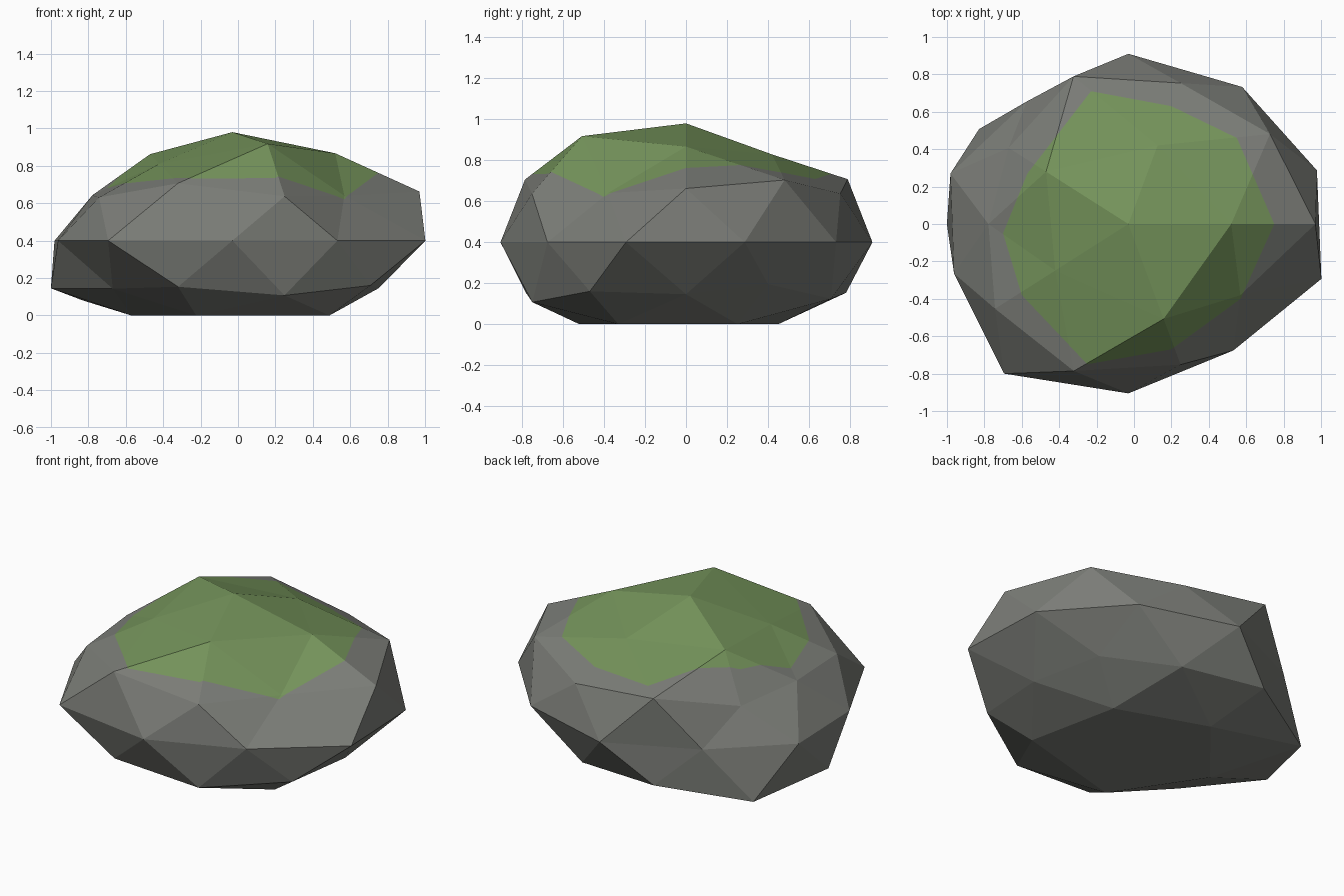
import bpy, bmesh, math
from mathutils import Vector

if "Cube" in bpy.data.objects:
    bpy.data.objects.remove(bpy.data.objects["Cube"])

def material(name, rgb):
    m = bpy.data.materials.new(name)
    m.diffuse_color = (*rgb, 1)
    m.use_nodes = True
    m.node_tree.nodes["Principled BSDF"].inputs["Base Color"].default_value = m.diffuse_color
    return m

# Radius of each boulder corner, by height band, then counter-clockwise from +x
RADII = {
    1.0: [1.105],
    0.9: [1.046, 0.96, 1.035, 0.92, 1.16],
    0.5: [1.10, 1.115, 0.88, 1.11, 0.87],
    0.4: [1.118, 1.012, 0.885, 0.985, 1.01],
    0.0: [1.06, 1.035, 1.04, 0.925, 1.0, 0.98, 1.13, 1.035, 0.955, 1.085],
    -0.4: [0.87, 1.05, 1.085, 1.05, 1.02],
    -0.5: [0.92, 1.0, 1.16, 0.93, 1.06],
    -0.9: [0.93, 1.03, 1.027, 1.19, 1.22],
    -1.0: [1.0],
}
# Outline of the moss patch, seen from above, counter-clockwise
MOSS = [(0.75, 0), (0.55, 0.46), (0.2, 0.63), (-0.23, 0.71), (-0.57, 0.27),
        (-0.7, -0.05), (-0.6, -0.38), (-0.25, -0.75), (0.2, -0.67), (0.57, -0.4)]
MID = 0.4

# Boulder: uneven squashed icosphere with a flattened base
bm = bmesh.new()
bmesh.ops.create_icosphere(bm, subdivisions=2, radius=1)
for v in bm.verts:
    row = RADII[round(v.co.z, 1)]
    angle = math.degrees(math.atan2(v.co.y, v.co.x)) % 360
    if len(row) == 10:
        k = int(angle // 36)
    elif len(row) == 5:
        k = round(angle / 36) % 10 // 2
    else:
        k = 0
    p = v.co * row[k]
    v.co = Vector((p.x - 0.03, p.y * 0.875, max(0, MID + p.z * 0.525)))

# Moss patch: cut its outline into the upper faces
sides = []
for a, b in zip(MOSS, MOSS[1:] + MOSS[:1]):
    a, b = Vector((*a, 0)), Vector((*b, 0))
    d = b - a
    sides.append((a, Vector((d.y, -d.x, 0)).normalized()))
for a, n in sides:
    faces = [f for f in bm.faces if f.calc_center_median().z > MID]
    edges = {e for f in faces for e in f.edges}
    verts = {v for f in faces for v in f.verts}
    bmesh.ops.bisect_plane(bm, geom=faces + list(edges) + list(verts),
                           dist=1e-5, plane_co=a, plane_no=n)
for f in bm.faces:
    c = f.calc_center_median()
    f.smooth = False
    f.material_index = int(c.z > MID and all((c - a).dot(n) < 0 for a, n in sides))

mesh = bpy.data.meshes.new("boulder")
bm.to_mesh(mesh)
bm.free()
mesh.materials.append(material("stone grey", (0.20, 0.207, 0.188)))
mesh.materials.append(material("moss green", (0.178, 0.296, 0.105)))
bpy.context.collection.objects.link(bpy.data.objects.new("boulder", mesh))
